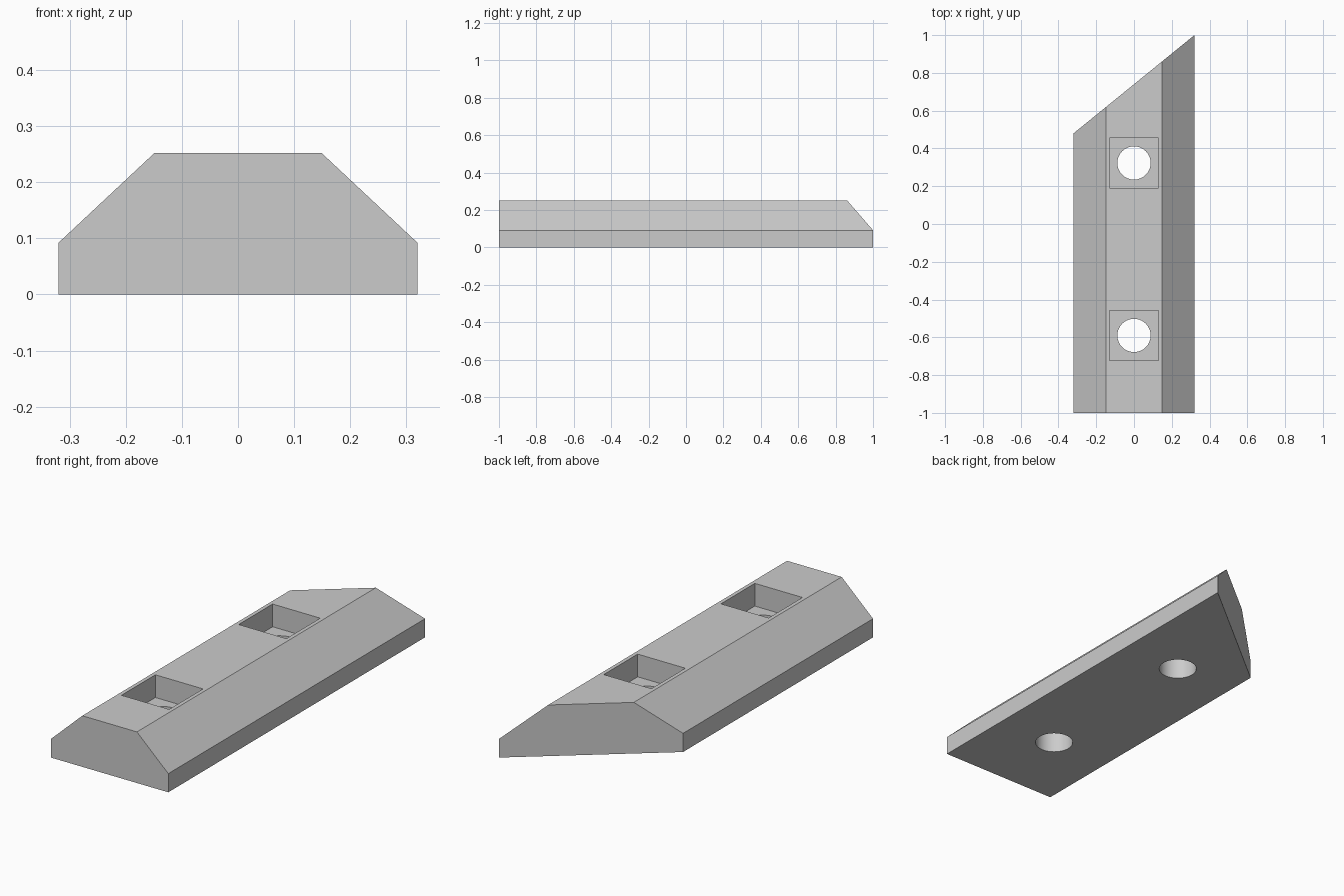
import bpy
import bmesh
from mathutils import Matrix

cube = bpy.data.objects.get("Cube")
if cube:
    bpy.data.objects.remove(cube, do_unlink=True)

grey = bpy.data.materials.new("light_grey")
grey.use_nodes = True
colour = (0.6, 0.6, 0.6, 1)
grey.diffuse_color = colour
grey.node_tree.nodes["Principled BSDF"].inputs["Base Color"].default_value = colour


def make_object(name, bm):
    bmesh.ops.recalc_face_normals(bm, faces=bm.faces)
    mesh = bpy.data.meshes.new(name)
    bm.to_mesh(mesh)
    bm.free()
    mesh.materials.append(grey)
    obj = bpy.data.objects.new(name, mesh)
    bpy.context.collection.objects.link(obj)
    return obj


# Bevelled bar: a profile swept from the square front to the mitred back
half = [(0.32, 0), (0.32, 0.092), (0.149, 0.252)]
profile = half + [(-x, z) for x, z in reversed(half)]
bm = bmesh.new()
front = [bm.verts.new((x, -1, z)) for x, z in profile]
back = [bm.verts.new((x, 0.74 + 0.8125 * x, z)) for x, z in profile]
bm.faces.new(front)
bm.faces.new(back)
for i in range(len(profile)):
    j = (i + 1) % len(profile)
    bm.faces.new((front[i], front[j], back[j], back[i]))
bar = make_object("mitred_bar", bm)


def cut(cutter):
    mod = bar.modifiers.new(cutter.name, "BOOLEAN")
    mod.operation = "DIFFERENCE"
    mod.solver = "EXACT"
    mod.object = cutter
    bpy.context.view_layer.objects.active = bar
    bpy.ops.object.modifier_apply(modifier=mod.name)
    bpy.data.objects.remove(cutter, do_unlink=True)


# Square nut pockets with round bolt holes through their floors
pocket_floor, pocket_top = 0.14, 0.4
for y in (0.323, -0.59):
    bm = bmesh.new()
    height = pocket_top - pocket_floor
    bmesh.ops.create_cube(bm, size=1, matrix=Matrix.Translation(
        (0, y, pocket_floor + height / 2)) @ Matrix.Diagonal((0.26, 0.264, height, 1)))
    cut(make_object("pocket_cutter", bm))
    bm = bmesh.new()
    bmesh.ops.create_cone(bm, cap_ends=True, segments=64, radius1=0.088,
                          radius2=0.088, depth=1, matrix=Matrix.Translation((0, y, 0)))
    cut(make_object("bolt_hole_cutter", bm))

# Smooth hole walls, crisp edges elsewhere
bpy.ops.object.select_all(action="DESELECT")
bar.select_set(True)
bpy.context.view_layer.objects.active = bar
bpy.ops.object.shade_smooth_by_angle()
